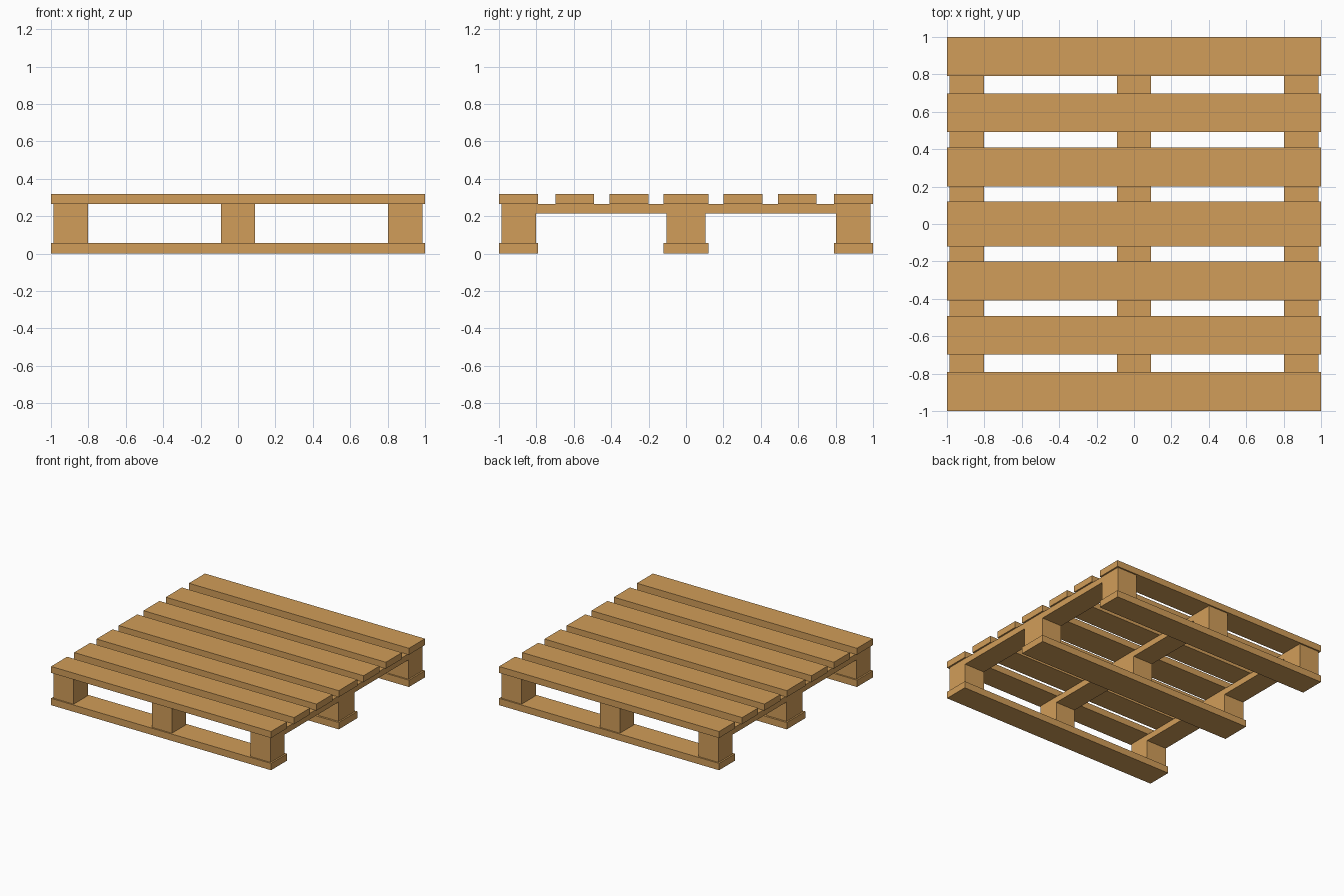
import bpy, bmesh

if "Cube" in bpy.data.objects:
    bpy.data.objects.remove(bpy.data.objects["Cube"])

wood = bpy.data.materials.new("wood")
wood.diffuse_color = (0.64, 0.34, 0.10, 1)
wood.use_nodes = True
wood.node_tree.nodes["Principled BSDF"].inputs["Base Color"].default_value = wood.diffuse_color

Z_BASE, Z_RAIL, Z_DECK, Z_TOP = 0.056, 0.215, 0.265, 0.318


def extrude_x(name, profile, x0, x1):
    """Extrude a closed (y, z) profile from x0 to x1."""
    bm = bmesh.new()
    face = bm.faces.new([bm.verts.new((x0, y, z)) for y, z in profile])
    res = bmesh.ops.extrude_face_region(bm, geom=[face])
    moved = [v for v in res["geom"] if isinstance(v, bmesh.types.BMVert)]
    bmesh.ops.translate(bm, verts=moved, vec=(x1 - x0, 0, 0))
    bmesh.ops.recalc_face_normals(bm, faces=bm.faces)
    mesh = bpy.data.meshes.new(name)
    bm.to_mesh(mesh)
    bm.free()
    mesh.materials.append(wood)
    obj = bpy.data.objects.new(name, mesh)
    bpy.context.collection.objects.link(obj)
    return obj


def board(name, y, width, z0, z1):
    a, b = y - width / 2, y + width / 2
    extrude_x(name, [(a, z0), (b, z0), (b, z1), (a, z1)], -1, 1)


# Top deck slats, the middle one slightly wider
for i, y in enumerate((-0.895, -0.595, -0.305, 0, 0.305, 0.595, 0.895)):
    board(f"deck_slat_{i + 1}", y, 0.24 if y == 0 else 0.208, Z_DECK, Z_TOP)

# Bottom skid boards
for name, y in (("front", -0.895), ("middle", 0), ("back", 0.895)):
    board(f"{name}_skid_board", y, 0.24 if y == 0 else 0.208, 0, Z_BASE)

# Cross rails, each in one piece with its three spacer blocks
half = [(0.104, Z_BASE), (0.104, Z_RAIL), (0.803, Z_RAIL),
        (0.803, Z_BASE), (0.987, Z_BASE), (0.987, Z_DECK)]
rail = half + [(-y, z) for y, z in reversed(half)]
for name, x, hw in (("left", -0.895, 0.092), ("middle", 0, 0.09), ("right", 0.895, 0.092)):
    extrude_x(f"{name}_rail_with_blocks", rail, x - hw, x + hw)
